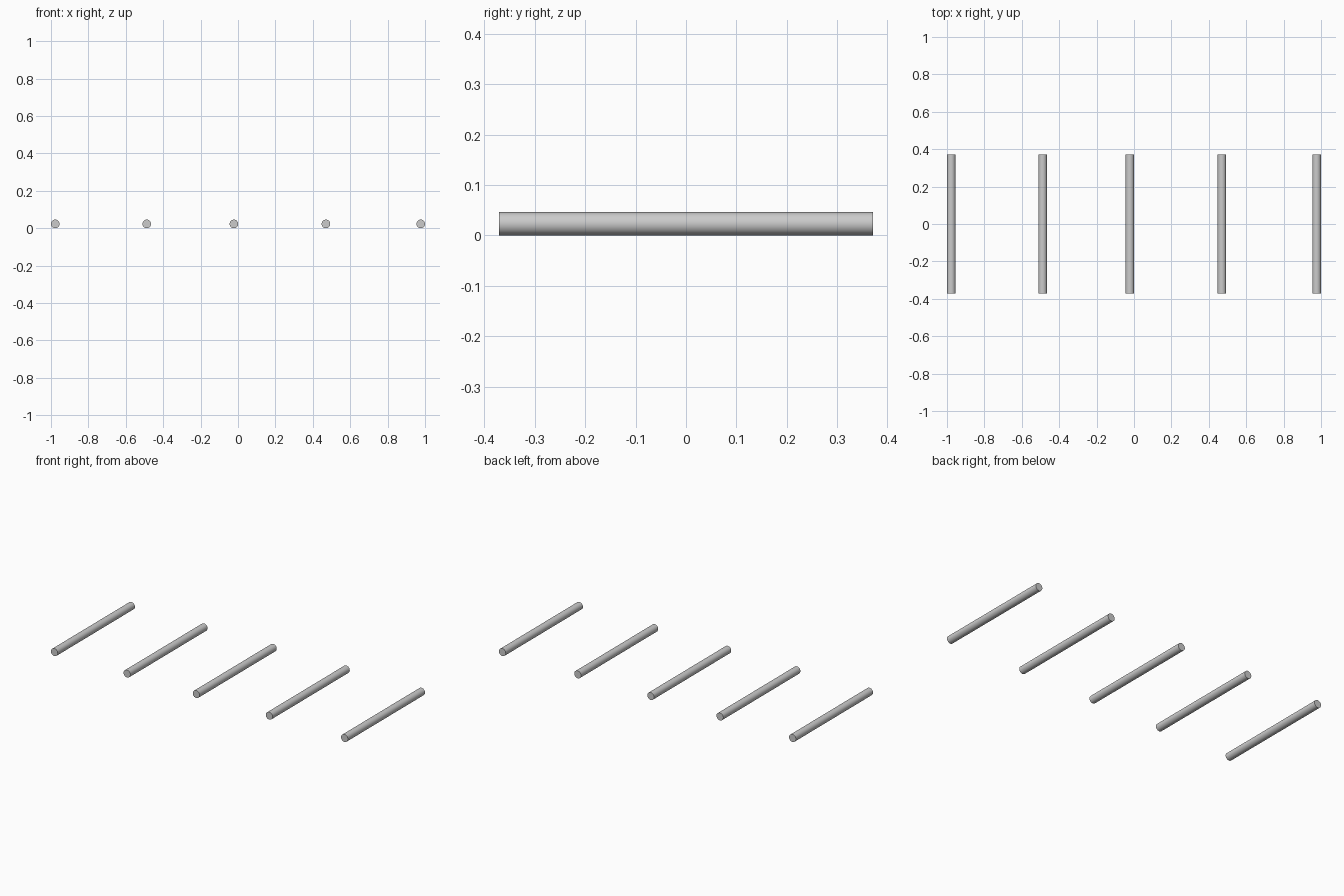
import bpy, math

if "Cube" in bpy.data.objects:
    bpy.data.objects.remove(bpy.data.objects["Cube"])

RADIUS = 0.023
LENGTH = 0.742
# Rod centres along x (slightly uneven spacing)
CENTRES = [-0.977, -0.488, -0.022, 0.47, 0.977]


def add_rod(index, x):
    """Round rod lying along y, resting on z = 0."""
    bpy.ops.mesh.primitive_cylinder_add(
        vertices=32, radius=RADIUS, depth=LENGTH,
        location=(x, 0, RADIUS), rotation=(math.pi / 2, 0, 0))
    rod = bpy.context.object
    rod.name = f"rod_{index}"
    # Smooth barrel, crisp flat ends
    bpy.ops.object.shade_smooth_by_angle(angle=math.radians(30))


for i, x in enumerate(CENTRES, 1):
    add_rod(i, x)
